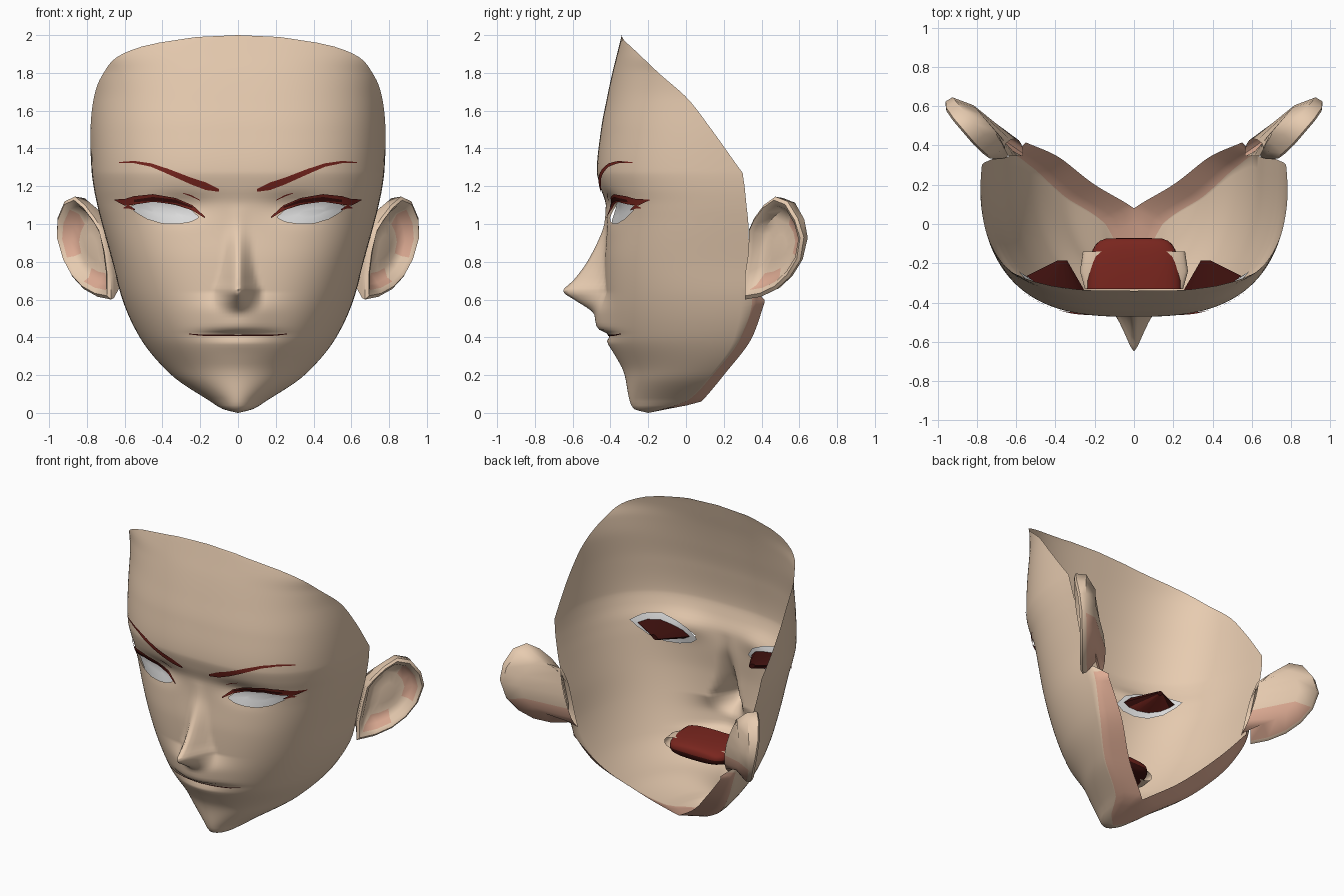
import bpy, bmesh, math
from mathutils import Vector
from mathutils.geometry import intersect_point_line

if "Cube" in bpy.data.objects:
    bpy.data.objects.remove(bpy.data.objects["Cube"])

def mat(name, rgb):
    m = bpy.data.materials.new(name)
    m.diffuse_color = (*rgb, 1)
    m.use_nodes = True
    m.node_tree.nodes["Principled BSDF"].inputs["Base Color"].default_value = m.diffuse_color
    return m

SKIN = mat("skin", (0.80, 0.60, 0.435))
PINK = mat("shaded_skin", (0.73, 0.41, 0.295))
WHITE = mat("eye_white", (0.75, 0.75, 0.75))
RED = mat("dark_red", (0.19, 0.019, 0.013))
DEEP = mat("deep_red", (0.045, 0.005, 0.004))

def tab(T, z):
    """Smooth monotone interpolation in a table whose first column is the key."""
    if z <= T[0][0]:
        return T[0][1:]
    if z >= T[-1][0]:
        return T[-1][1:]
    i = next(k for k in range(len(T) - 1) if z <= T[k + 1][0])
    h = T[i + 1][0] - T[i][0]
    t = (z - T[i][0]) / h

    def slope(k, c):
        if k == 0 or k == len(T) - 1:
            a, b = (0, 1) if k == 0 else (k - 1, k)
            return (T[b][c] - T[a][c]) / (T[b][0] - T[a][0])
        d0 = (T[k][c] - T[k - 1][c]) / (T[k][0] - T[k - 1][0])
        d1 = (T[k + 1][c] - T[k][c]) / (T[k + 1][0] - T[k][0])
        return 2 * d0 * d1 / (d0 + d1) if d0 * d1 > 0 else 0
    out = []
    for c in range(1, len(T[0])):
        a, b = T[i][c], T[i + 1][c]
        s = t * t * (3 - 2 * t)
        out.append(a + (b - a) * s + h * (slope(i, c) * t * (1 - t) ** 2 - slope(i + 1, c) * t * t * (1 - t)))
    return out

def build(name, verts, faces, mats, idx=None, mirror=False, recalc=False, edit=None, angle=50):
    me = bpy.data.meshes.new(name)
    me.from_pydata([tuple(v) for v in verts], [], faces)
    for m in mats:
        me.materials.append(m)
    if idx:
        for p, i in zip(me.polygons, idx):
            p.material_index = i
    bm = bmesh.new()
    bm.from_mesh(me)
    if edit:
        edit(bm)
    bmesh.ops.remove_doubles(bm, verts=bm.verts, dist=1e-4)
    if recalc:
        bmesh.ops.recalc_face_normals(bm, faces=bm.faces)
    bm.to_mesh(me)
    bm.free()
    me.shade_smooth()
    me.set_sharp_from_angle(angle=math.radians(angle))
    ob = bpy.data.objects.new(name, me)
    bpy.context.scene.collection.objects.link(ob)
    if mirror:
        mod = ob.modifiers.new("mirror", 'MIRROR')
        mod.use_mirror_merge = False

def loft(rings, cap=False):
    """Closed rings joined by quads, with an optional cap on the last ring."""
    n = len(rings[0])
    verts = [v for r in rings for v in r]
    faces = [(k*n + i, k*n + (i+1) % n, (k+1)*n + (i+1) % n, (k+1)*n + i)
             for k in range(len(rings) - 1) for i in range(n)]
    if cap:
        faces.append(tuple(range(len(verts) - n, len(verts))))
    return verts, faces

# Head sections: z, front y, half width, jaw y, roundness
SECT = [(0, -.2, .001, -.199, 2), (.02, -.275, .08, -.12, 2), (.06, -.297, .145, 0, 1.9),
        (.2, -.325, .352, .14, 1.9), (.4, -.405, .52, .29, 2.2),
        (.6, -.425, .612, .35, 2.5), (.8, -.43, .665, .335, 2.7),
        (1, -.42, .72, .33, 2.8), (1.1, -.425, .745, .32, 2.8), (1.2, -.455, .765, .31, 2.8),
        (1.28, -.472, .775, .3, 2.8), (1.5, -.45, .785, .3, 2.8), (1.66, -.42, .787, .3, 2.8),
        (1.8, -.39, .805, .3, 2.8), (1.9, -.365, .84, .3, 2.8), (2, -.34, .84, .3, 2.8)]
# Under-jaw rim (z, x, y) and how far the upper rim is cut back (z, amount)
RIM = [(0, 0, -.199), (.02, 0, -.1), (.06, 0, .08), (.08, .03, .1), (.2, .2, .2), (.4, .4, .35), (.58, .55, .415)]
CUT = [(1.27, 0), (1.5, .22), (1.66, .4), (1.8, .645), (1.9, .827), (1.94, .905), (1.98, .982), (2, 1)]
# Nose height and width, lip height
NOSE = [(.53, 0, .10), (.56, .05, .12), (.6, .14, .13), (.645, .225, .13), (.7, .175, .11),
        (.8, .10, .09), (.9, .05, .08), (1, .015, .07), (1.1, 0, .07)]
LIPS = [(.24, 0), (.32, .008), (.38, .018), (.405, 0), (.42, .01), (.45, .06), (.53, .065), (.64, 0)]

def bump(x, z):
    h, w = tab(NOSE, z)
    d = -h * max(0, 1 - math.sqrt(x * x + .00015) / w) ** 1.4 * 1.14
    d -= tab(LIPS, z)[0] * math.exp(-(x / .17) ** 2)
    return d + .03 * math.exp(-((abs(x) - .3) / .15) ** 2 - ((z - 1.09) / .07) ** 2)

def surf(x, z):
    yf, w, yj, n = tab(SECT, z)
    q = min(1, abs(x) / w)
    return yj - (yj - yf) * (1 - q ** n) ** (1 / n) + bump(x, z)

# Eye opening outline (x, z)
EYE = [Vector(p) for p in [(.205, 1.035), (.25, 1.075), (.33, 1.1), (.43, 1.118), (.52, 1.112), (.575, 1.09),
       (.54, 1.062), (.48, 1.027), (.40, 1.004), (.32, 1.002), (.25, 1.012)]]
EYE_C = Vector((.39, 1.06))

def in_eye(p):
    c = False
    for a, b in zip(EYE, EYE[1:] + EYE[:1]):
        if (a.y > p.y) != (b.y > p.y) and p.x < (b.x - a.x) * (p.y - a.y) / (b.y - a.y) + a.x:
            c = not c
    return c

def snap(p):
    best = None
    for a, b in zip(EYE, EYE[1:] + EYE[:1]):
        f = intersect_point_line(p, a, b)[1]
        q = a.lerp(b, min(1, max(0, f)))
        if best is None or (q - p).length < (best - p).length:
            best = q
    return best

def cut_eyes(bm):
    dead = []
    for f in bm.faces:
        c = f.calc_center_median()
        if c.y < .1 and in_eye(Vector((abs(c.x), c.z))):
            dead.append(f)
    bmesh.ops.delete(bm, geom=dead, context='FACES')
    for v in bm.verts:
        if v.is_boundary and .15 < abs(v.co.x) < .65 and .9 < v.co.z < 1.2 and v.co.y < .1:
            q = snap(Vector((abs(v.co.x), v.co.z)))
            v.co = (math.copysign(q.x, v.co.x), surf(q.x, q.y), q.y)

# Face shell
COLS, EXTRA = 48, 3
zs = sorted({round(i * .02, 3) for i in range(101)} | {.005, .01, 1.27, 1.99, .41, .43, .63, .65})
verts, faces, idx = [], [], []
for z in zs:
    yf, w, yj, n = tab(SECT, z)
    pmax = math.acos(min(1, tab(CUT, z)[0] ** (n / 2)))
    half = []
    for k in range(COLS + 1):
        p = pmax * (k / COLS) ** (n / 2)
        x = w * math.sin(p) ** (2 / n)
        half.append((x, yj - (yj - yf) * max(0, math.cos(p)) ** (2 / n) + bump(x, z), z))
    ex, ey, _ = half[-1]
    f = min(1, max(0, (.66 - z) / .06))
    rx, ry = tab(RIM, z)
    rx, ry = ex + (rx - ex) * f, ey + (ry - ey) * f
    for k in range(1, EXTRA + 1):
        f = k / EXTRA
        half.append((ex + (rx - ex) * f, ey + (ry - ey) * f, z))
    verts += [(-x, y, h) for x, y, h in half[:0:-1]] + half
W = 2 * (COLS + EXTRA) + 1
for i in range(len(zs) - 1):
    for j in range(W - 1):
        a = i * W + j
        faces.append((a, a + 1, a + 1 + W, a + W))
        idx.append(1 if (j < EXTRA or j >= W - 1 - EXTRA) and zs[i] < .62 else 0)
build("face", verts, faces, [SKIN, PINK], idx, edit=cut_eyes, angle=100)

def eye_ring(sx, sz, off):
    out = []
    for p in EYE:
        x, z = EYE_C.x + (p.x - EYE_C.x) * sx, EYE_C.y + (p.y - EYE_C.y) * sz
        out.append((x, surf(x, z) + off, z))
    return out

# Eye whites just behind the openings, with dark hollow backs
v, f = loft([eye_ring(1.08, 1.6, .016), eye_ring(.8, .95, .016), eye_ring(.4, .4, .016)], True)
build("eye_white", v, f, [WHITE], mirror=True)
back = eye_ring(.85, .95, .024)
tip = [(.36 + (x - .36) * .15, -.185, 1.07 + (z - 1.07) * .3) for x, y, z in back]
v, f = loft([back, tip], True)
build("eye_back", v, f, [DEEP, RED], [1 if i in (6, 7, 8, 9) else 0 for i in range(len(f))], mirror=True)

def ribbon(name, pts, m, off=.007, mirror=True):
    """Flat strip lying on the face: points are x, z, width."""
    fine = []
    for a, b in zip(pts, pts[1:]):
        fine += [[p + (q - p) * k / 5 for p, q in zip(a, b)] for k in range(5)]
    fine.append(pts[-1])
    vs = [(x, surf(x, h) - off, h) for x, z, w in fine for h in (z - w / 2, z, z + w / 2)]
    fs = [(3*i + k, 3*i + 3 + k, 3*i + 4 + k, 3*i + 1 + k) for i in range(len(fine) - 1) for k in (0, 1)]
    build(name, vs, fs, [m], mirror=mirror)

# Brows, lashes, lid creases and mouth line
ribbon("eyebrow", [(.1, 1.178, .015), (.17, 1.2, .04), (.25, 1.228, .036), (.37, 1.278, .028),
                   (.46, 1.312, .018), (.55, 1.328, .012), (.63, 1.325, .006)], RED)
ribbon("upper_lash", [(.175, 1.035, .008), (.24, 1.085, .028), (.33, 1.12, .035), (.45, 1.138, .04),
                      (.55, 1.125, .045), (.6, 1.115, .035), (.655, 1.128, .004)], RED, .012)
ribbon("upper_lash_shadow", [(.24, 1.088, .008), (.33, 1.12, .018), (.45, 1.133, .02), (.55, 1.122, .014)], DEEP, .016)
ribbon("outer_lash", [(.545, 1.075, .006), (.58, 1.092, .02), (.605, 1.085, .004)], RED)
ribbon("lid_crease", [(.2, 1.125, .004), (.25, 1.15, .008), (.29, 1.163, .004)], RED, .004)
ribbon("mouth_line", [(-.26, .418, .004), (-.2, .412, .007), (0, .41, .007), (.2, .412, .007), (.26, .418, .004)],
       DEEP, .005, False)

# Mouth pouch and its lining behind the lips
def oval(rx, rz, y, n=32):
    pts = []
    for i in range(n):
        c, s = math.cos(2 * math.pi * i / n), math.sin(2 * math.pi * i / n)
        pts.append((rx * math.copysign(abs(c) ** .7, c), y, .41 + rz * math.copysign(abs(s) ** .7, s)))
    return pts
rings = []
for k in range(10):
    a = k / 9 * math.pi / 2
    rings.append(oval(.24 * max(0, math.cos(a)) ** .3, .068 * max(0, math.cos(a)) ** .5, -.33 + .26 * math.sin(a)))
v, f = loft(rings)
build("mouth_pouch", v, f, [RED, DEEP], [1 if i % 32 > 15 and i // 32 > 2 else 0 for i in range(len(f))], recalc=True)
v, f = loft([oval(.25, .025, -.33), oval(.275, .045, -.24), oval(.26, .05, -.14)])
build("mouth_lining", v, f, [SKIN], recalc=True)

# Ears: outline in (along, z), lofted from the head edge through back, rim and hollow
EAR = [(-.02, .97), (.1, 1.03), (.3, 1.1), (.52, 1.145), (.75, 1.12), (.93, 1.03), (1, .93), (.9, .81),
       (.7, .72), (.45, .655), (.15, .615), (-.15, .6), (-.15, .72), (-.08, .85)]
def ear_ring(scale, off, shift=0, lift=0):
    out = []
    for s, z in EAR:
        o = off + lift * min(1, max(0, (z - .85) / .22))
        s = .4 + shift + (s - .4) * scale
        out.append((.70 + .24 * s + .76 * o, .36 + .28 * s - .65 * o, .88 + (z - .88) * scale))
    return out
base = []
for s, z in EAR:
    h = .80 + (z - .87) * .72
    base.append((tab(SECT, h)[1] - .05 - .02 * s, .345 + .09 * max(0, s), h))
rings = [base, ear_ring(.72, -.07, -.12), ear_ring(.97, -.015), ear_ring(1, .01, 0, .04),
         ear_ring(.93, .025, 0, .035), ear_ring(.82, .015, 0, .02), ear_ring(.72, -.02), ear_ring(.5, -.035),
         ear_ring(.25, -.03)]
v, f = loft(rings, True)
n = len(EAR)
idx = []
for i in range(len(f)):
    k, j = divmod(i, n)
    idx.append(1 if (k in (5, 6) and j in (4, 5, 6, 9, 10)) or (k in (0, 1) and j in (7, 8, 9, 10)) else 0)
build("ear", v, f, [SKIN, PINK], idx, mirror=True, recalc=True)
